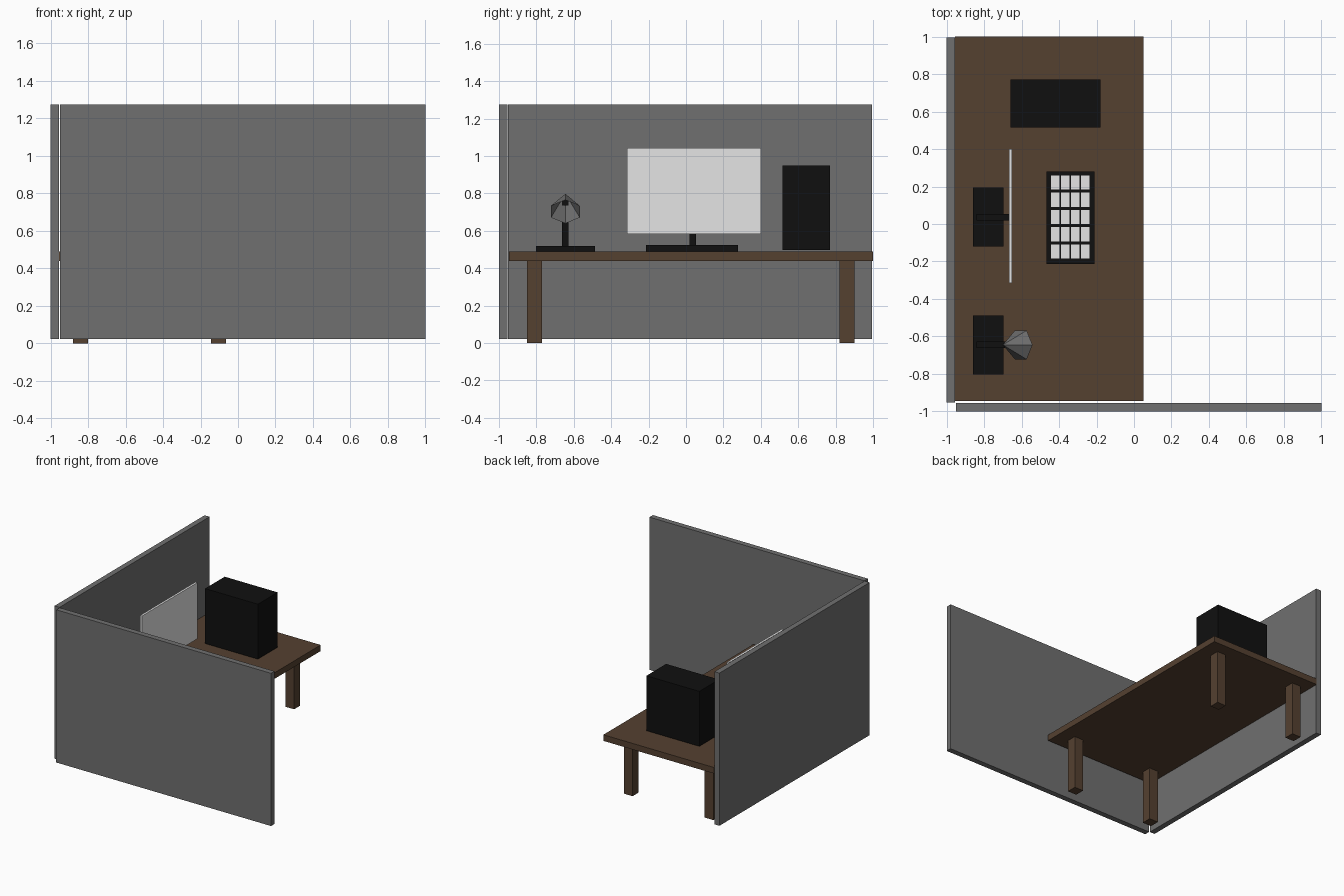
import bpy
import bmesh
import math
from mathutils import Matrix, Vector

if "Cube" in bpy.data.objects:
    bpy.data.objects.remove(bpy.data.objects["Cube"])


def material(name, rgb):
    m = bpy.data.materials.new(name)
    m.diffuse_color = (*rgb, 1)
    m.use_nodes = True
    m.node_tree.nodes["Principled BSDF"].inputs["Base Color"].default_value = m.diffuse_color
    return m


GREY = material("panel grey", (0.16, 0.16, 0.16))
WOOD = material("dark wood", (0.09, 0.052, 0.03))
BLACK = material("black plastic", (0.005, 0.005, 0.005))
WHITE = material("light plastic", (0.78, 0.78, 0.78))


def finish(name, bm, mat):
    mesh = bpy.data.meshes.new(name)
    bm.to_mesh(mesh)
    bm.free()
    mesh.materials.append(mat)
    ob = bpy.data.objects.new(name, mesh)
    bpy.context.collection.objects.link(ob)
    return ob


def box(name, x, y, z, mat):
    """Box from (min, max) ranges."""
    bm = bmesh.new()
    size = Vector((x[1] - x[0], y[1] - y[0], z[1] - z[0]))
    mid = Vector((sum(x), sum(y), sum(z))) / 2
    bmesh.ops.create_cube(bm, size=1, matrix=Matrix.Translation(mid) @ Matrix.Diagonal((*size, 1)))
    return finish(name, bm, mat)


# Cubicle walls
box("left_wall", (-1, -0.955), (-0.952, 0.995), (0.022, 1.275), GREY)
box("front_wall", (-0.95, 1), (-1, -0.955), (0.022, 1.275), GREY)

# Desk
box("desk_top", (-0.955, 0.05), (-0.945, 1), (0.44, 0.49), WOOD)
for i, x in enumerate((-0.88, -0.145)):
    for j, y in enumerate((-0.85, 0.82)):
        box(f"desk_leg_{i}{j}", (x, x + 0.08), (y, y + 0.08), (0, 0.445), WOOD)

# Computer case
box("computer_case", (-0.66, -0.18), (0.515, 0.77), (0.497, 0.948), BLACK)


# Stand: base plate, post and forward arm, shared by monitor and lamp
def stand(name, y, reach):
    box(name + "_base", (-0.86, -0.695), (y - 0.158, y + 0.158), (0.488, 0.52), BLACK)
    box(name + "_post", (-0.84, -0.805), (y - 0.017, y + 0.017), (0.515, 0.77), BLACK)
    box(name + "_arm", (-0.81, reach), (y - 0.017, y + 0.017), (0.736, 0.77), BLACK)


stand("monitor", 0.037, -0.665)
box("monitor_screen", (-0.668, -0.65), (-0.315, 0.4), (0.582, 1.043), WHITE)

# Lamp with an open six-sided shade tilted 45 degrees down
LAMP_Y = -0.645
stand("lamp", LAMP_Y, -0.675)
bm = bmesh.new()
bmesh.ops.create_cone(bm, cap_ends=False, segments=6, radius1=0.089, radius2=0, depth=0.135,
                      matrix=Matrix.Translation((-0.652, LAMP_Y, 0.75))
                      @ Matrix.Rotation(-math.pi / 4, 4, 'Y')
                      @ Matrix.Rotation(math.pi / 2, 4, 'Z'))
bmesh.ops.remove_doubles(bm, verts=bm.verts, dist=1e-4)
finish("lamp_shade", bm, GREY)

# Keyboard with a grid of keys
box("keyboard", (-0.467, -0.21), (-0.213, 0.279), (0.488, 0.523), BLACK)
for i in range(4):
    for j in range(5):
        x, y = -0.42 + i * 0.0535, -0.147 + j * 0.092
        box(f"key_{i}{j}", (x - 0.023, x + 0.023), (y - 0.038, y + 0.038), (0.52, 0.525), WHITE)
